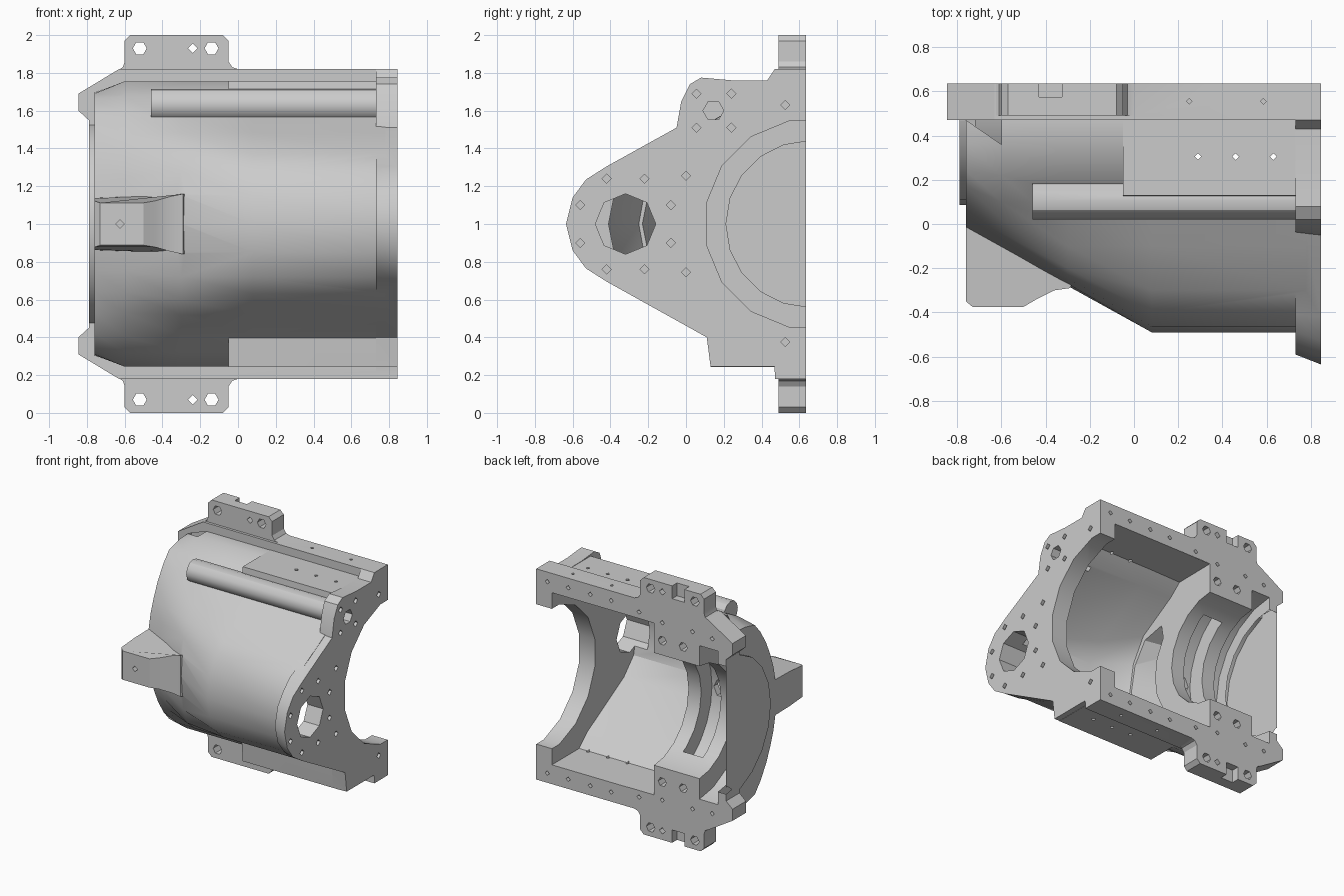
import bpy, bmesh, math

if "Cube" in bpy.data.objects:
    bpy.data.objects.remove(bpy.data.objects["Cube"])


def loft(name, rings):
    """Solid skinned through matching rings of 3D points, capped at both ends."""
    bm = bmesh.new()
    rows = [[bm.verts.new(p) for p in r] for r in rings]
    n = len(rows[0])
    for a, b in zip(rows, rows[1:]):
        for i in range(n):
            j = (i + 1) % n
            bm.faces.new((a[i], a[j], b[j], b[i]))
    bm.faces.new(rows[0])
    bm.faces.new(rows[-1])
    bmesh.ops.recalc_face_normals(bm, faces=bm.faces)
    me = bpy.data.meshes.new(name)
    bm.to_mesh(me)
    bm.free()
    ob = bpy.data.objects.new(name, me)
    bpy.context.collection.objects.link(ob)
    return ob


def place(axis, t, u, v):
    return {'x': (t, u, v), 'y': (u, t, v), 'z': (u, v, t)}[axis]


def prism(name, axis, a, b, pts):
    return loft(name, [[place(axis, t, u, v) for u, v in pts] for t in (a, b)])


def rod(name, axis, a, b, u, v, r, n=4, phase=0.0):
    ang = [2 * math.pi * i / n + phase for i in range(n)]
    return prism(name, axis, a, b, [(u + r * math.cos(t), v + r * math.sin(t)) for t in ang])


def box(name, x0, x1, y0, y1, z0, z1):
    return prism(name, 'z', z0, z1, [(x0, y0), (x1, y0), (x1, y1), (x0, y1)])


def mirrored(half):
    """Half section (y, height over the axis) -> full section (y, z)."""
    top = [(y, 1 + h) for y, h in half]
    low = [(y, 1 - h) for y, h in reversed(half) if h > 1e-6]
    return top + low


def sections(name, *stations):
    """Loft mirrored half sections placed along x."""
    return loft(name, [[(x, y, z) for y, z in mirrored(s)] for x, s in stations])


def combine(target, other, op):
    mod = target.modifiers.new(op.lower(), 'BOOLEAN')
    mod.operation, mod.object, mod.solver = op, other, 'EXACT'
    bpy.context.view_layer.objects.active = target
    bpy.ops.object.modifier_apply(modifier=mod.name)
    bpy.data.objects.remove(other, do_unlink=True)


# Main shell: wedge section with a blunt nose, cut back by a slanted front on the left
top = [(0.6, 0.755), (0.36, 0.755), (0.22, 0.68), (0.1, 0.592)]
wedge = top + [(-0.1, 0.482), (-0.3, 0.37), (-0.4, 0.28), (-0.465, 0.15), (-0.49, 0)]
middle = top + [(-0.1, 0.482), (-0.2, 0.4), (-0.245, 0.28), (-0.27, 0.15), (-0.28, 0)]
shoulder = top + [(0.02, 0.47), (-0.04, 0.36), (-0.08, 0.25), (-0.105, 0.13), (-0.11, 0)]
left = [(0.6, 0.7), (0.36, 0.69), (0.24, 0.66), (0.17, 0.58), (0.1, 0.47), (0.05, 0.36),
        (0.01, 0.25), (-0.015, 0.13), (-0.02, 0)]
housing = sections("housing", (-0.76, left), (-0.6, shoulder), (-0.3, middle), (0.08, wedge), (0.78, wedge))

# Split-line flange
edge = [(0.845, 0.82), (-0.63, 0.82), (-0.845, 0.69), (-0.845, 0.6), (-0.79, 0.55)]
parts = [prism("split_flange", 'y', 0.47, 0.635, mirrored(edge))]

# Rail blocks in front of the flange
rail = [(0.6, 0.757), (0.13, 0.757), (0.115, 0.585)]
parts.append(prism("side_rails", 'x', -0.05, 0.80, mirrored(rail)))

# Mounting ears
for s in (1, -1):
    ear = [(0.0, 0.8), (0.0, 0.82), (-0.03, 0.83), (-0.05, 0.86), (-0.05, 0.97), (-0.08, 1), (-0.57, 1),
           (-0.6, 0.97), (-0.6, 0.86), (-0.61, 0.83), (-0.64, 0.81)]
    parts.append(prism("ear", 'y', 0.49, 0.635, [(x, 1 + s * h) for x, h in ear]))

# Right end plate, flaring outwards at the nose
plate = [(0.635, 1.82), (0.47, 1.82), (0.43, 1.76), (0.25, 1.76), (0.08, 1.775), (0.02, 1.74),
         (-0.025, 1.65), (-0.05, 1.51), (-0.42, 1.305), (-0.53, 1.235), (-0.6, 1.14), (-0.635, 1.0),
         (-0.6, 0.86), (-0.53, 0.765), (-0.42, 0.695), (0.11, 0.4), (0.13, 0.245), (0.468, 0.245),
         (0.472, 0.185), (0.635, 0.185)]
inset = [(y + (0.045 if y < -0.5 else 0.012 if y < 0 else 0), z) for y, z in plate]
parts.append(loft("end_plate", [[(x, y, z) for y, z in s] for x, s in ((0.73, inset), (0.845, plate))]))

# Left ring, oil gallery tube
parts.append(rod("left_ring", 'x', -0.79, -0.7, 0.635, 1, 0.55, 20))
parts.append(rod("gallery_tube", 'x', -0.46, 0.78, 0.105, 1.63, 0.085, 12))

# Front lug with narrowed face and a flared root
lug = [(-0.759, 0.1), (-0.759, -0.19), (-0.76, -0.35), (-0.73, -0.375), (-0.5, -0.375), (-0.44, -0.34),
       (-0.36, -0.3), (-0.29, -0.29), (-0.2, -0.1)]
width = [0.14, 0.135, 0.122, 0.112, 0.112, 0.122, 0.145, 0.16, 0.16]
parts.append(loft("front_lug", [[(x, y, 1 + s * w) for (x, y), w in zip(lug, width)] for s in (-1, 1)]))

for p in parts:
    combine(housing, p, 'UNION')

# Trim anything past the split plane
cuts = [box("trim", -1, 1, 0.635, 2, -1, 3)]

# Main chamber and its continuation under the bearing web
room_a = [(0.8, 0.67), (0.3, 0.665), (0.2, 0.58), (-0.1, 0.4), (-0.21, 0.22), (-0.25, 0)]
room_b = [(0.8, 0.67), (0.3, 0.67), (0.2, 0.58), (-0.25, 0.325), (-0.37, 0.2), (-0.41, 0)]
cuts.append(sections("chamber", (-0.17, room_a), (0.1, room_b), (0.71, room_b)))
under_a = [(0.1, 0.4), (-0.09, 0.36), (-0.2, 0.2), (-0.24, 0)]
under_b = [(0.12, 0.37), (0.03, 0.32), (-0.07, 0.2), (-0.1, 0)]
web = [(0.12, 0.71), (0.05, 0.85), (0.03, 1.0), (0.05, 1.15), (0.12, 1.29)]
cuts.append(loft("under_web", [[(x, y, z) for y, z in mirrored(s) + web]
                               for x, s in ((-0.45, under_b), (-0.15, under_a))]))

# Bores: end opening, bearing web, seal groove, left opening
for a, b, r, ph in ((0.68, 0.9, 0.555, math.pi / 16), (-0.6, -0.1, 0.44, 0),
                    (-0.72, -0.56, 0.6, 0), (-0.9, -0.65, 0.5, 0)):
    cuts.append(rod("bore", 'x', a, b, 0.652, 1, r, 16 if a > 0 else 20, ph))

# Relief inside the bearing web, short of the split face, with its oil port
arc = [math.radians(112 + 13.6 * i) for i in range(11)]
cuts.append(prism("relief", 'x', -0.45, -0.28, [(0.65 + 0.57 * math.cos(t), 1 + 0.57 * math.sin(t)) for t in arc]))
cuts.append(rod("oil_port", 'y', -0.03, 0.2, -0.365, 1, 0.07, 6))

# Large shaft hole and gallery hole in the end plate
cuts.append(rod("shaft_hole", 'x', 0.6, 0.9, -0.32, 1, 0.16, 8))
cuts.append(rod("gallery_hole", 'x', 0.55, 0.9, 0.145, 1.6, 0.055, 6))

# Bolt holes in the end plate
face = [(0.055, 1.69), (0.24, 1.69), (0.055, 1.51), (0.24, 1.51), (0.525, 1.63), (0.525, 0.375)]
face += [(y, 1 + s * h) for s in (1, -1) for y, h in
         ((-0.42, 0.24), (-0.22, 0.24), (-0.56, 0.1), (-0.08, 0.1), (0, 0.255))]
for y, z in face:
    cuts.append(rod("end_bolt", 'x', 0.79, 0.9, y, z, 0.024))

for s in (1, -1):
    # Ear holes and locating slot
    for x, r, n in ((-0.52, 0.037, 6), (-0.14, 0.037, 6), (-0.24, 0.025, 4)):
        cuts.append(rod("ear_hole", 'y', 0.3, 0.8, x, 1 + s * 0.93, r, n))
    z0, z1 = sorted((1 + s * 0.9, 1 + s * 1.1))
    cuts.append(box("ear_slot", -0.43, -0.325, 0.575, 0.8, z0, z1))
    # Blind holes in the split face
    for x, h, r, n in ((0.75, 0.745, 0.018, 4), (0.57, 0.745, 0.018, 4), (0.38, 0.745, 0.018, 4),
                       (0.2, 0.745, 0.018, 4), (-0.04, 0.72, 0.018, 4), (-0.24, 0.69, 0.018, 4),
                       (-0.5, 0.69, 0.018, 4), (-0.67, 0.68, 0.018, 4),
                       (-0.24, 0.55, 0.035, 6), (-0.42, 0.55, 0.035, 6)):
        cuts.append(rod("split_bolt", 'y', 0.54, 0.8, x, 1 + s * h, r, n))
    # Holes through the rails and flange edge
    for x in (0.29, 0.46, 0.63):
        cuts.append(rod("rail_hole", 'z', 1 + s * 0.6, 1 + s * 0.9, x, 0.305, 0.015))
    for x in (0.25, 0.585):
        cuts.append(rod("edge_hole", 'z', 1 + s * 0.79, 1 + s * 0.9, x, 0.555, 0.013))

cuts.append(rod("lug_hole", 'y', -0.5, -0.25, -0.625, 1, 0.022))

for c in cuts:
    combine(housing, c, 'DIFFERENCE')

# Smooth casting with crisp machined edges
bpy.ops.object.select_all(action='DESELECT')
housing.select_set(True)
bpy.context.view_layer.objects.active = housing
bpy.ops.object.shade_smooth_by_angle(angle=math.radians(30))
